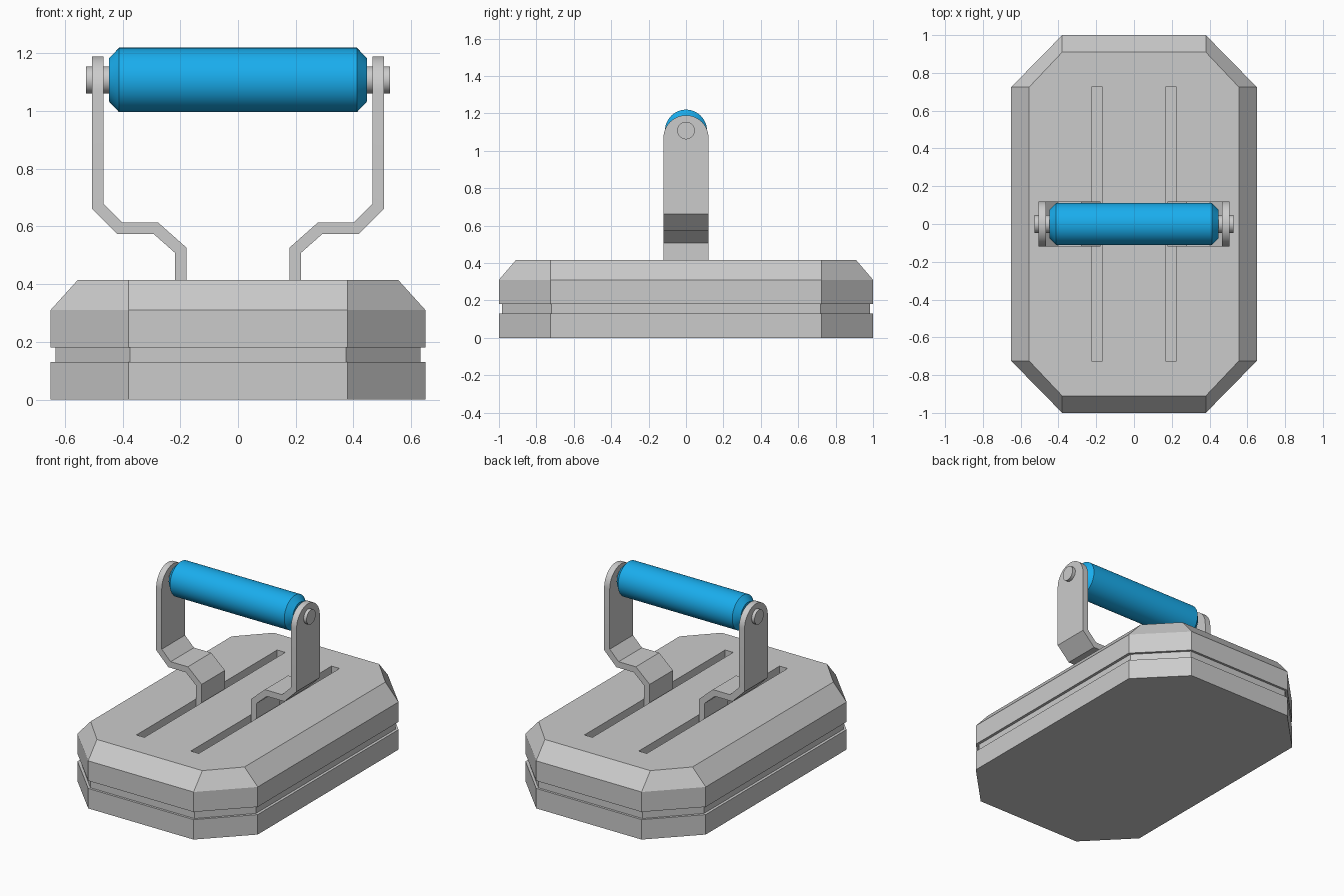
import bpy, bmesh, math
from mathutils import Matrix

if "Cube" in bpy.data.objects:
    bpy.data.objects.remove(bpy.data.objects["Cube"])


def make_object(name, bm, smooth=False, material=None):
    bmesh.ops.recalc_face_normals(bm, faces=bm.faces)
    mesh = bpy.data.meshes.new(name)
    bm.to_mesh(mesh)
    bm.free()
    ob = bpy.data.objects.new(name, mesh)
    bpy.context.collection.objects.link(ob)
    if material:
        mesh.materials.append(material)
    activate(ob)
    if smooth:
        bpy.ops.object.shade_smooth_by_angle(angle=math.radians(30))
    return ob


def activate(ob):
    bpy.ops.object.select_all(action='DESELECT')
    ob.select_set(True)
    bpy.context.view_layer.objects.active = ob


def loft(bm, rings):
    """Skin closed rings of points and cap both ends."""
    loops = [[bm.verts.new(p) for p in ring] for ring in rings]
    for a, b in zip(loops, loops[1:]):
        for i in range(len(a)):
            j = (i + 1) % len(a)
            bm.faces.new((a[i], a[j], b[j], b[i]))
    bm.faces.new(loops[0])
    bm.faces.new(loops[-1])


def octagon(hx, hy, cx, cy, z):
    quarter = [(hx, cy), (cx, hy)]
    pts = quarter + [(-x, y) for x, y in reversed(quarter)]
    pts += [(-x, -y) for x, y in pts]
    return [(x, y, z) for x, y in pts]


def x_lathe(bm, profile, z, sides):
    """Revolve (x, radius) pairs about a line along x."""
    loft(bm, [[(x, r * math.cos(i * math.tau / sides), z + r * math.sin(i * math.tau / sides))
               for i in range(sides)] for x, r in profile])


# Weighted base: eight-sided plates with a groove and a chamfered top
outer, groove = (0.65, 1.0, 0.38, 0.725), (0.632, 0.985, 0.375, 0.718)
bm = bmesh.new()
loft(bm, [octagon(*outer, 0), octagon(*outer, 0.13), octagon(*groove, 0.13),
          octagon(*groove, 0.18), octagon(*outer, 0.18), octagon(*outer, 0.31),
          octagon(0.555, 0.91, 0.38, 0.725, 0.415)])
base = make_object("base", bm)

# Two long slots cut in the top
bm = bmesh.new()
for s in (-1, 1):
    bmesh.ops.create_cube(bm, size=1, matrix=Matrix.Translation((s * 0.196, 0, 0.42))
                          @ Matrix.Diagonal((0.058, 1.45, 0.16, 1)))
cutter = make_object("slot_cutter", bm)
cutter.hide_render = True
cut = base.modifiers.new("slots", 'BOOLEAN')
cut.operation, cut.solver, cut.object = 'DIFFERENCE', 'EXACT', cutter
activate(base)
bpy.ops.object.modifier_apply(modifier=cut.name)
bpy.data.objects.remove(cutter)

# Bent handle brackets with rounded tops
path = [(0.198, 0.34), (0.198, 0.517), (0.285, 0.594), (0.41, 0.594), (0.486, 0.67)]
W, ARC_Z, SEGS = 0.12, 1.07, 24
for s, side in ((-1, "left"), (1, "right")):
    bm = bmesh.new()
    pairs = [[bm.verts.new((s * x, y, z)) for y in (-W, W)] for x, z in path]
    for (a, b), (c, d) in zip(pairs, pairs[1:]):
        bm.faces.new((a, b, d, c))
    arc = [bm.verts.new((s * path[-1][0], W * math.cos(t), ARC_Z + W * math.sin(t)))
           for t in (math.pi * i / SEGS for i in range(SEGS + 1))]
    bm.faces.new([pairs[-1][0], pairs[-1][1]] + arc)
    bracket = make_object(side + "_bracket", bm, smooth=True)
    solid = bracket.modifiers.new("thickness", 'SOLIDIFY')
    solid.thickness, solid.offset, solid.use_even_offset = 0.04, 0, True
    bpy.ops.object.modifier_apply(modifier=solid.name)
    bpy.ops.object.shade_smooth_by_angle(angle=math.radians(30))

    # Axle stub through the bracket
    bm = bmesh.new()
    x_lathe(bm, [(s * 0.44, 0.047), (s * 0.527, 0.047)], 1.108, 32)
    make_object(side + "_axle", bm, smooth=True)

# Blue grip with chamfered ends
blue = bpy.data.materials.new("grip_blue")
blue.diffuse_color = (0.01, 0.42, 0.85, 1)
blue.use_nodes = True
blue.node_tree.nodes["Principled BSDF"].inputs["Base Color"].default_value = blue.diffuse_color
bm = bmesh.new()
x_lathe(bm, [(-0.447, 0.075), (-0.412, 0.112), (0.412, 0.112), (0.447, 0.075)], 1.108, 48)
make_object("grip", bm, smooth=True, material=blue)
